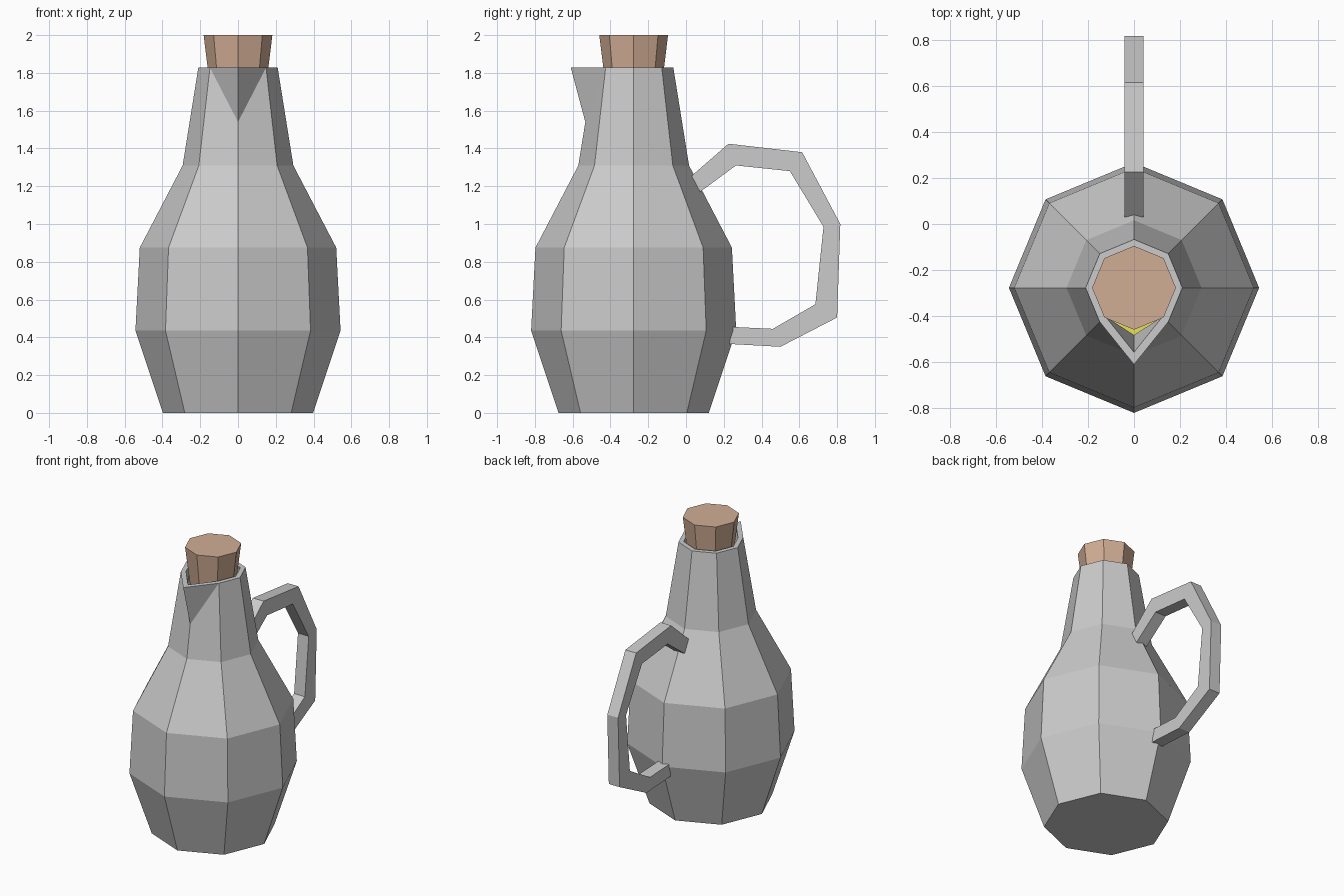
import bpy, bmesh
from math import cos, sin, pi

if "Cube" in bpy.data.objects:
    bpy.data.objects.remove(bpy.data.objects["Cube"])

AXIS_Y = -0.277   # the jug's axis sits forward of the origin
SIDES = 8


def finish(bm, name, color=None):
    bmesh.ops.recalc_face_normals(bm, faces=bm.faces)
    mesh = bpy.data.meshes.new(name)
    bm.to_mesh(mesh)
    bm.free()
    obj = bpy.data.objects.new(name, mesh)
    bpy.context.collection.objects.link(obj)
    if color:
        mat = bpy.data.materials.new(name + "_material")
        mat.diffuse_color = (*color, 1)
        mat.use_nodes = True
        mat.node_tree.nodes["Principled BSDF"].inputs["Base Color"].default_value = mat.diffuse_color
        mesh.materials.append(mat)
    return obj


def lathe(profile):
    """Eight-sided turned solid, capped at both ends; returns mesh and rings."""
    bm = bmesh.new()
    rings = [[bm.verts.new((r * cos(2 * pi * i / SIDES),
                            AXIS_Y + r * sin(2 * pi * i / SIDES), z))
              for i in range(SIDES)] for r, z in profile]
    for a, b in zip(rings, rings[1:]):
        for i in range(SIDES):
            j = (i + 1) % SIDES
            bm.faces.new((a[i], a[j], b[j], b[i]))
    bm.faces.new(rings[0])
    bm.faces.new(rings[-1])
    return bm, rings


def pull_spout(bm, top, below, tip_r, apex_r, apex_z):
    """Fold the front corner of the neck outwards into a pouring lip."""
    f = SIDES * 3 // 4
    edge = bm.edges.get((top[f], below[f]))
    _, apex = bmesh.utils.edge_split(edge, top[f], 0.5)
    apex.co = (0, AXIS_Y - apex_r, apex_z)
    for side in (top[f - 1], top[f + 1]):
        face = next(fc for fc in apex.link_faces if side in fc.verts)
        bmesh.utils.face_split(face, apex, side)
    top[f].co.y = AXIS_Y - tip_r


# Jug body: outer wall up to the rim, then the inner wall back down
outer = [(0.398, 0), (0.543, 0.435), (0.52, 0.875), (0.293, 1.31), (0.21, 1.828)]
inner = [(0.176, 1.828), (0.255, 1.30), (0.482, 0.865), (0.505, 0.44), (0.37, 0.035)]
bm, rings = lathe(outer + inner)
pull_spout(bm, rings[4], rings[3], 0.333, 0.256, 1.54)
pull_spout(bm, rings[5], rings[6], 0.28, 0.205, 1.55)
finish(bm, "jug_body")

# Liquid filling the inside
bm, _ = lathe([(0.365, 0.04), (0.50, 0.44), (0.477, 0.865), (0.25, 1.30)])
finish(bm, "liquid", (0.8, 0.75, 0.1))

# Tapered cork
bm, _ = lathe([(0.145, 1.70), (0.182, 2.0)])
finish(bm, "cork", (0.64, 0.42, 0.30))

# Handle: flat bar following (y, z) outer and inner outlines
out_path = [(0.03, 1.255), (0.225, 1.425), (0.615, 1.38), (0.817, 1.0),
            (0.8, 0.505), (0.5, 0.35), (0.23, 0.365)]
in_path = [(0.075, 1.17), (0.265, 1.31), (0.55, 1.28), (0.728, 0.985),
           (0.685, 0.575), (0.46, 0.445), (0.245, 0.455)]
bm = bmesh.new()
sections = [[bm.verts.new((x, *p)) for x, p in
             ((-0.042, o), (0.042, o), (0.042, i), (-0.042, i))]
            for o, i in zip(out_path, in_path)]
for a, b in zip(sections, sections[1:]):
    for k in range(4):
        m = (k + 1) % 4
        bm.faces.new((a[k], a[m], b[m], b[k]))
bm.faces.new(sections[0])
bm.faces.new(sections[-1])
finish(bm, "handle")
